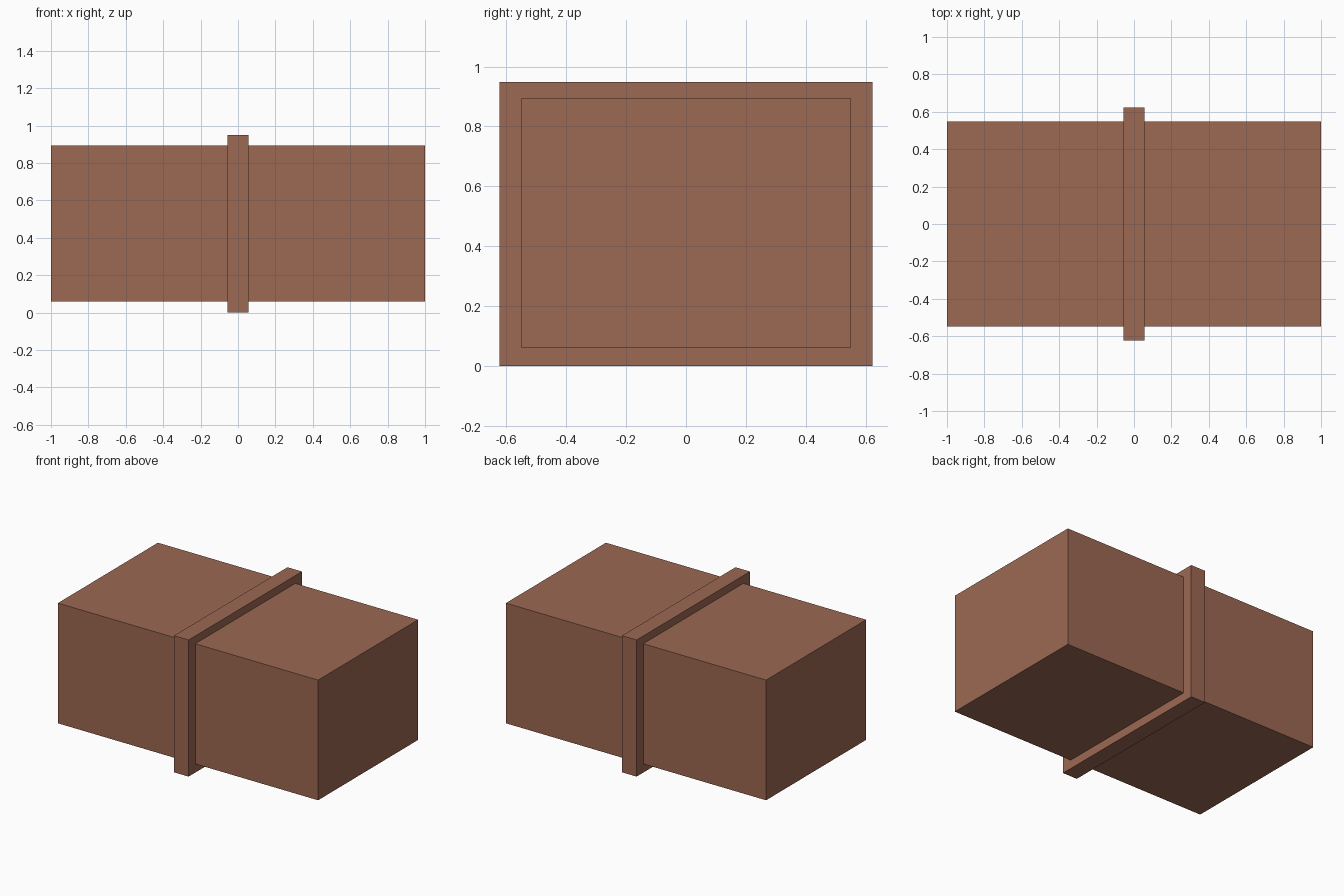
import bpy

if "Cube" in bpy.data.objects:
    bpy.data.objects.remove(bpy.data.objects["Cube"])

# Single clay-brown colour
brown = bpy.data.materials.new("clay_brown")
brown.diffuse_color = (0.333, 0.138, 0.085, 1.0)
brown.use_nodes = True
brown.node_tree.nodes["Principled BSDF"].inputs["Base Color"].default_value = brown.diffuse_color


def box(name, size, z_min):
    """Box centred on x and y with its underside at z_min."""
    bpy.ops.mesh.primitive_cube_add(size=1, location=(0, 0, z_min + size[2] / 2))
    obj = bpy.context.object
    obj.name = name
    obj.scale = size
    bpy.ops.object.transform_apply(location=False, rotation=False, scale=True)
    obj.data.materials.append(brown)
    return obj


# Long block
box("block", (2.0, 1.098, 0.835), 0.06)

# Raised band wrapped around the middle
box("middle_band", (0.112, 1.245, 0.949), 0.0)
